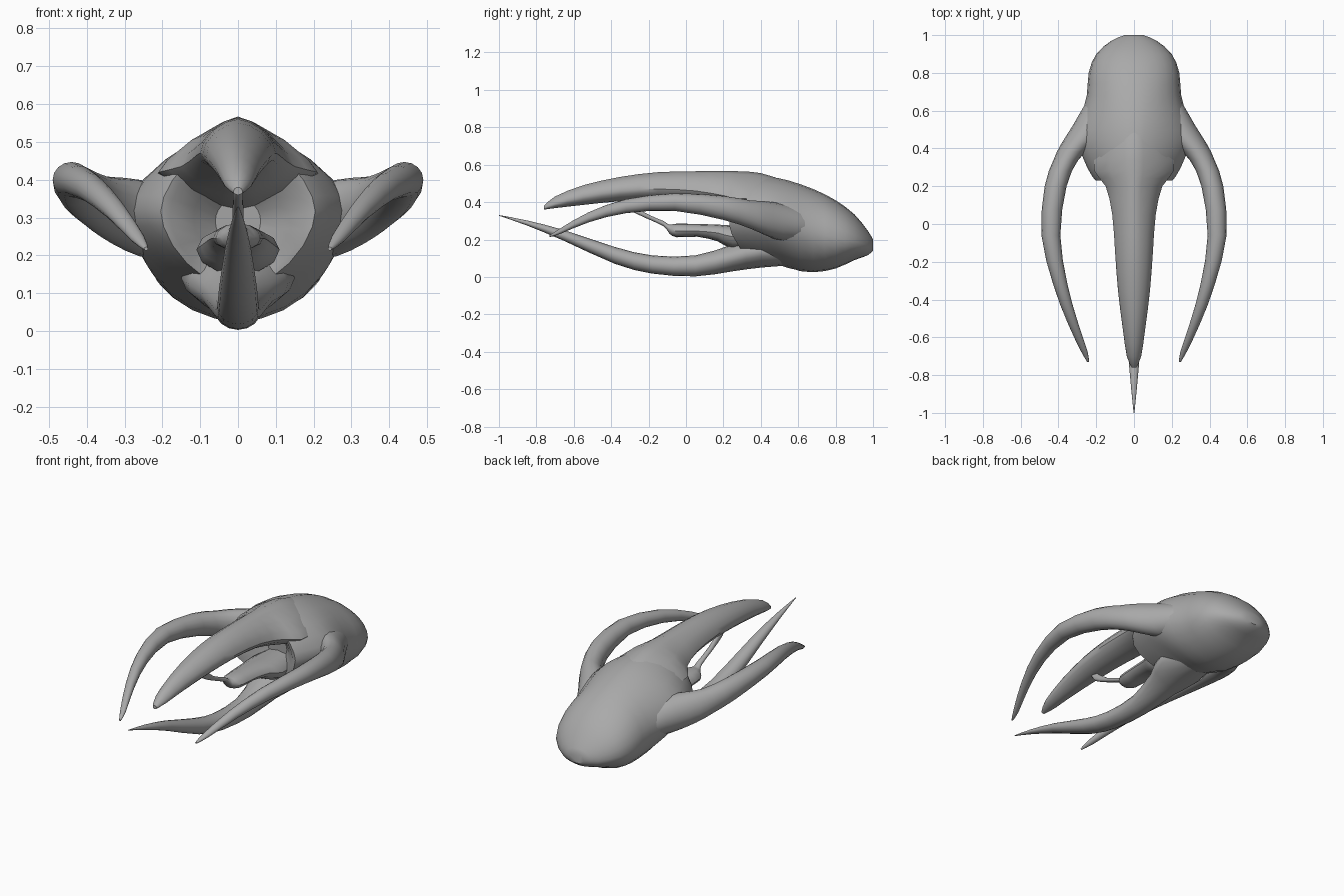
import bpy, bmesh, math

grey = bpy.data.materials.new("dark_grey")
grey.diffuse_color = (0.4, 0.4, 0.4, 1)

def loft(name, sections, n=16, steps=2, rake=0):
    """Rings across y. Section: x, y, z, half width, rise, drop, roundness."""
    rows = []
    for i in range(len(sections) - 1):
        p = [sections[max(0, min(len(sections) - 1, i + k))] for k in (-1, 0, 1, 2)]
        for s in range(steps):
            t = s / steps
            rows.append([0.5 * (2*b + (c-a)*t + (2*a-5*b+4*c-d)*t*t + (3*b-a-3*c+d)*t**3)
                         for a, b, c, d in zip(*p)])
    rows.append(sections[-1])
    bm = bmesh.new()
    rings = []
    for x, y, z, w, up, down, e in rows:
        ring = []
        for k in range(n):
            a = 2 * math.pi * k / n
            c, s = math.cos(a), math.sin(a)
            h = up if s > 0 else down
            vz = z + h * math.copysign(abs(s) ** (2 / e), s)
            # rake pushes the low part of the open rim backwards
            vy = y + rake * max(0, .25 - vz) * max(0, min(1, (.6 - y) / .2))
            ring.append(bm.verts.new((
                x + w * math.copysign(abs(c) ** (2 / e), c), vy, vz)))
        rings.append(ring)
    for r0, r1 in zip(rings, rings[1:]):
        for k in range(n):
            bm.faces.new((r0[k], r0[(k+1) % n], r1[(k+1) % n], r1[k]))
    bm.faces.new(rings[0])
    bm.faces.new(rings[-1])
    bmesh.ops.recalc_face_normals(bm, faces=bm.faces)
    me = bpy.data.meshes.new(name)
    bm.to_mesh(me)
    bm.free()
    me.materials.append(grey)
    ob = bpy.data.objects.new(name, me)
    bpy.context.collection.objects.link(ob)
    bpy.ops.object.select_all(action='DESELECT')
    ob.select_set(True)
    bpy.context.view_layer.objects.active = ob
    bpy.ops.object.shade_smooth_by_angle(angle=math.radians(40))
    return ob

# Rounded shell, with a hollow in its open side
loft("body_shell", [
    (0, 1.00, .17, .05, .03, .03, 2),
    (0, .97, .17, .12, .08, .055, 2),
    (0, .90, .19, .20, .145, .10, 2),
    (0, .80, .21, .24, .20, .165, 2),
    (0, .68, .24, .25, .23, .215, 1.9),
    (0, .55, .28, .285, .235, .24, 1.7),
    (0, .45, .31, .30, .225, .26, 1.55),
    (0, .35, .32, .27, .22, .25, 1.55),
    (0, .25, .32, .22, .20, .22, 1.6),
    (0, .24, .31, .18, .17, .18, 1.8),
    (0, .36, .29, .06, .06, .06, 2)], n=24, rake=.6)

# Upper beak: ridged on top, keeled underneath
loft("upper_beak", [
    (0, .66, .38, .06, .07, .08, 1.7),
    (0, .55, .40, .14, .105, .10, 1.5),
    (0, .40, .415, .20, .14, .10, 1.35),
    (0, .28, .42, .21, .145, .08, 1.3),
    (0, .20, .435, .15, .132, .075, 1.4),
    (0, .05, .46, .115, .105, .06, 1.6),
    (0, -.15, .47, .10, .09, .06, 1.7),
    (0, -.35, .46, .085, .075, .055, 1.8),
    (0, -.55, .43, .06, .06, .045, 1.8),
    (0, -.70, .39, .038, .04, .022, 1.8),
    (0, -.76, .368, .012, .012, .008, 2)])

# Lower spike, curving up to a point
loft("lower_spike", [
    (0, .66, .15, .08, .06, .08, 2),
    (0, .40, .14, .15, .09, .09, 1.8),
    (0, .25, .105, .10, .07, .075, 1.8),
    (0, .05, .06, .063, .055, .057, 2),
    (0, -.18, .065, .055, .05, .047, 2),
    (0, -.38, .115, .05, .045, .045, 2),
    (0, -.65, .22, .034, .03, .028, 2),
    (0, -.85, .288, .017, .014, .013, 2),
    (0, -1.0, .329, .002, .002, .002, 2)])

# Side claws, one curved path mirrored
for side, label in ((1, "right"), (-1, "left")):
    path = [
        (.14, .76, .24, .04, .05, .05, 2),
        (.165, .65, .27, .085, .08, .08, 2),
        (.22, .52, .29, .105, .10, .10, 2),
        (.30, .42, .31, .088, .095, .085, 2),
        (.36, .34, .335, .066, .075, .075, 2),
        (.415, .20, .37, .058, .063, .065, 2),
        (.44, -.06, .40, .05, .047, .047, 2),
        (.39, -.32, .378, .038, .038, .037, 2),
        (.325, -.52, .318, .028, .028, .026, 2),
        (.265, -.67, .245, .018, .016, .014, 2),
        (.243, -.73, .217, .005, .005, .004, 2)]
    loft(label + "_claw", [(side * p[0],) + p[1:] for p in path])

# Tongue in the hollow, with a thin stalk up to the beak
loft("tongue", [
    (0, .42, .21, .10, .06, .06, 2),
    (0, .25, .215, .11, .06, .065, 2),
    (0, .17, .235, .085, .045, .045, 2),
    (0, .06, .245, .07, .038, .03, 2),
    (0, -.05, .245, .06, .04, .033, 2),
    (0, -.09, .255, .03, .025, .022, 2),
    (0, -.12, .285, .016, .014, .014, 2),
    (0, -.22, .33, .014, .013, .013, 2),
    (0, -.32, .38, .012, .04, .012, 2),
    (0, -.35, .43, .012, .02, .012, 2)], n=12)
